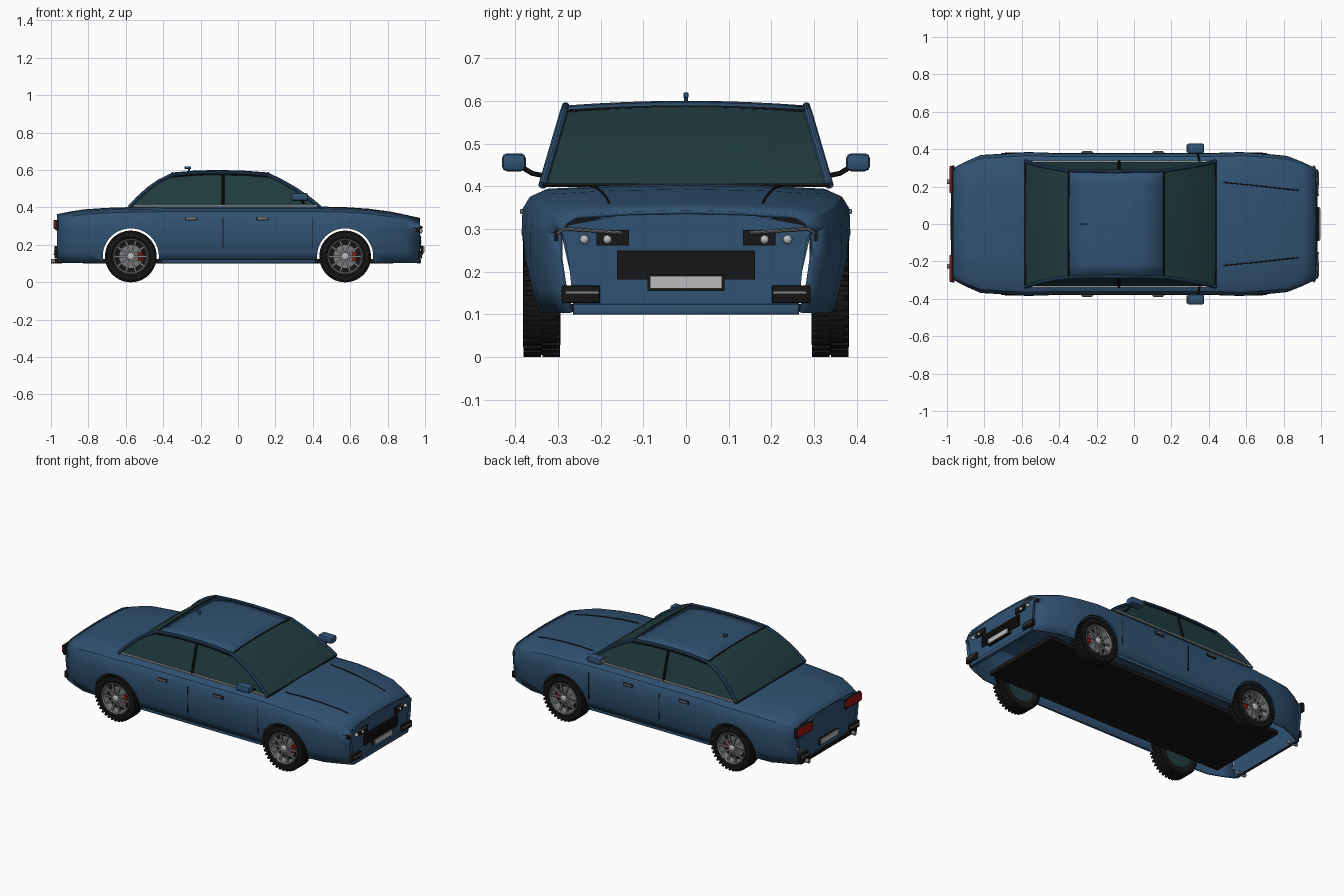
import bpy, bmesh, math
from mathutils import Vector, Matrix

if "Cube" in bpy.data.objects:
    bpy.data.objects.remove(bpy.data.objects["Cube"])


def material(name, r, g, b):
    m = bpy.data.materials.new(name)
    m.use_nodes = True
    m.diffuse_color = (r, g, b, 1)
    m.node_tree.nodes["Principled BSDF"].inputs["Base Color"].default_value = (r, g, b, 1)
    return m


BLUE = material("body blue", .03, .085, .17)
GLASS = material("dark teal glass", .015, .045, .05)
BLACK = material("black trim", .008, .008, .008)
RED = material("lamp red", .33, .006, .006)
SILVER = material("silver", .2, .21, .22)
PALE = material("pale grey", .5, .5, .52)


def finish(name, bm, mat, smooth=False):
    bmesh.ops.recalc_face_normals(bm, faces=bm.faces)
    me = bpy.data.meshes.new(name)
    bm.to_mesh(me)
    bm.free()
    ob = bpy.data.objects.new(name, me)
    bpy.context.collection.objects.link(ob)
    me.materials.append(mat)
    bpy.context.view_layer.objects.active = ob
    if smooth:
        bpy.ops.object.select_all(action='DESELECT')
        ob.select_set(True)
        bpy.ops.object.shade_smooth_by_angle(angle=math.radians(32))
    return ob


def box(name, c, size, mat, bevel=0, rot=None):
    bm = bmesh.new()
    bmesh.ops.create_cube(bm, size=1)
    bmesh.ops.scale(bm, vec=size, verts=bm.verts)
    if bevel:
        bmesh.ops.bevel(bm, geom=bm.edges[:], offset=bevel, segments=2, affect='EDGES', profile=.5)
    if rot:
        bmesh.ops.rotate(bm, matrix=rot, verts=bm.verts)
    bmesh.ops.translate(bm, vec=c, verts=bm.verts)
    return finish(name, bm, mat, bevel > 0)


def loft(name, rows, mat, closed=False, smooth=True, thick=0):
    bm = bmesh.new()
    grid = [[bm.verts.new(p) for p in row] for row in rows]
    n = len(rows[0])
    for a, b in zip(grid, grid[1:]):
        for i in range(n if closed else n - 1):
            j = (i + 1) % n
            bm.faces.new((a[i], a[j], b[j], b[i]))
    if closed:
        bm.faces.new(grid[0])
        bm.faces.new(grid[-1])
    ob = finish(name, bm, mat, smooth)
    if thick:
        mod = ob.modifiers.new("thickness", 'SOLIDIFY')
        mod.thickness = thick
        mod.offset = -1
        bpy.ops.object.modifier_apply(modifier=mod.name)
    return ob


def tube(name, pts, r, mat, sides=10):
    pts = [Vector(p) for p in pts]
    rows = []
    for i, p in enumerate(pts):
        d = pts[min(i + 1, len(pts) - 1)] - pts[max(i - 1, 0)]
        q = d.to_track_quat('Z', 'Y')
        rows.append([p + q @ Vector((r * math.cos(t), r * math.sin(t), 0))
                     for t in (math.tau * k / sides for k in range(sides))])
    return loft(name, rows, mat, closed=True)


def panel(name, half, x, depth, mat):
    """Symmetric end panel from a half outline in y and z."""
    outline = half + [(-y, z) for y, z in reversed(half)]
    return loft(name, [[(x + d, y, z) for y, z in outline] for d in (0, depth)],
                mat, closed=True, smooth=False)


# Body shell: one half section scaled along the length
stations = [(-.967, .297, .364), (-.9, .332, .378), (-.82, .367, .39), (-.7, .374, .398),
            (-.57, .383, .402), (-.42, .377, .404), (0, .377, .405), (.42, .377, .405),
            (.57, .383, .402), (.7, .374, .393), (.82, .362, .377), (.9, .33, .36), (.972, .297, .344)]
rows = []
for x, w, top in stations:
    half = [(.92 * w, .103), (.97 * w, .16), (1.005 * w, .23), (1.005 * w, .29), (w, top - .055),
            (.955 * w, top - .027), (.86 * w, top - .011), (.45 * w, top - .003)]
    rows.append([(x, y, z) for y, z in half] + [(x, 0, top)] + [(x, -y, z) for y, z in reversed(half)])
body = loft("body_shell", rows, BLUE, thick=.01)

# Wheel arches
WX, WZ = .573, .138
for x in (WX, -WX):
    bm = bmesh.new()
    bmesh.ops.create_cone(bm, cap_ends=True, segments=48, radius1=.15, radius2=.15, depth=1,
                          matrix=Matrix.Translation((x, 0, WZ)) @ Matrix.Rotation(math.pi / 2, 4, 'X'))
    cutter = finish("arch_cutter", bm, BLUE)
    cutter.hide_render = True
    bpy.context.view_layer.objects.active = body
    mod = body.modifiers.new("arch", 'BOOLEAN')
    mod.operation, mod.solver, mod.object = 'DIFFERENCE', 'EXACT', cutter
    bpy.ops.object.modifier_apply(modifier=mod.name)
    bpy.data.objects.remove(cutter)

box("floor", (0, 0, .112), (1.66, .53, .024), BLACK)
panel("front_fascia", [(.262, .1), (.272, .2), (.282, .27), (.295, .3), (.27, .31), (.14, .335)], .957, .013, BLUE)
panel("rear_fascia", [(.262, .1), (.272, .2), (.29, .28), (.29, .3), (.17, .335), (.1, .352)], -.966, .012, BLUE)


# Cabin
def side_y(z):
    return .335 - (z - .405) * .29


a_line = [(.437, .402), (.385, .445), (.31, .497), (.235, .54), (.16, .575)]
c_line = [(-.58, .402), (-.535, .45), (-.48, .5), (-.42, .542), (-.35, .575)]
roof = [(-.35, .575), (-.22, .586), (-.1, .588), (.03, .585), (.16, .575)]
across = [k / 4 for k in range(-4, 5)]


def cross(x, z, bow, rise):
    y = side_y(z)
    return [(x + bow * (1 - t * t), y * t, z + rise * (1 - t * t)) for t in across]


loft("roof", [cross(x, z + .001, 0, .011) for x, z in roof], BLUE, thick=.008)
rise = [0, .002, .005, .008, .01]
loft("windscreen", [cross(x, z, .005, r) for (x, z), r in zip(a_line, rise)], GLASS)
loft("rear_window", [cross(x, z, -.005, r) for (x, z), r in zip(c_line, rise)], GLASS)
for label, line in (("windscreen", a_line), ("rear_window", c_line)):
    for end, i, r in (("lower", 0, 0), ("upper", -1, .01)):
        tube(label + "_" + end + "_seal", cross(*line[i], 0, r), .005, BLACK, 6)

for s, side in ((1, "left"), (-1, "right")):
    def on_side(line, lift=0):
        return [(x, s * (side_y(z) + lift), z) for x, z in line]

    # Side glass spans rear pillar, roof rail and front pillar
    outline = c_line + roof[1:-1] + a_line[::-1]
    low = [(x, .402) for x, z in outline]
    loft(side + "_side_glass", [on_side(low, -.003), on_side(outline, -.003)], GLASS, smooth=False)
    tube(side + "_front_pillar", on_side(a_line), .01, BLUE)
    tube(side + "_rear_pillar", on_side(c_line), .01, BLUE)
    tube(side + "_roof_rail", on_side(roof), .009, BLUE)
    tube(side + "_window_seal", on_side([(x, z - .011) for x, z in roof]), .004, BLACK, 6)
    tube(side + "_centre_pillar", on_side([(-.08, .405), (-.08, .58)]), .007, BLACK)
    box(side + "_belt_trim", (-.07, s * .336, .408), (.98, .008, .008), PALE)

    # Doors
    box(side + "_door_gap", (-.08, s * .377, .265), (.004, .007, .16), BLACK)
    box(side + "_front_door_gap", (.4, s * .377, .265), (.004, .007, .16), BLACK)
    box(side + "_sill", (0, s * .345, .112), (.82, .016, .02), BLUE, .004)
    for x, name in ((-.25, "rear"), (.13, "front")):
        box(f"{side}_{name}_handle_recess", (x, s * .378, .339), (.068, .006, .02), BLACK)
        box(f"{side}_{name}_handle", (x, s * .384, .341), (.056, .01, .011), SILVER, .003)

    # Mirrors
    box(side + "_mirror", (.33, s * .403, .456), (.09, .056, .042), BLUE, .012)
    box(side + "_mirror_glass", (.284, s * .403, .456), (.004, .042, .028), SILVER)
    tube(side + "_mirror_arm", [(.35, s * .335, .425), (.345, s * .36, .43), (.335, s * .39, .448)], .006, BLACK)

    # Bonnet crease
    tube(side + "_bonnet_line", [(.48, s * .222, .4), (.6, s * .21, .3975), (.7, s * .2, .389),
                                 (.82, s * .186, .373), (.88, s * .18, .361)], .003, BLACK, 6)

    # Front lamps
    box(side + "_headlamp_housing", (.974, s * .172, .279), (.012, .076, .036), BLACK)
    for y in (.184, .238):
        bm = bmesh.new()
        bmesh.ops.create_uvsphere(bm, u_segments=12, v_segments=8, radius=.011,
                                  matrix=Matrix.Translation((.976, s * y, .275)))
        finish(side + "_headlamp_bulb", bm, PALE, True)
    tube(side + "_headlamp_brow", [(.984, s * .15, .291), (.982, s * .22, .296), (.975, s * .285, .3),
                                   (.962, s * .31, .284)], .004, SILVER, 8)
    box(side + "_headlamp_corner", (.955, s * .302, .283), (.03, .012, .022), BLACK)

    # Bumper corners, tail lamps and exhausts
    for x, end in ((.975, "front"), (-.972, "rear")):
        box(f"{side}_{end}_bumper_vent", (x, s * .246, .147), (.02, .09, .042), BLACK, .004)
        box(f"{side}_{end}_vent_bar", (x * 1.012, s * .243, .151), (.006, .078, .008), SILVER)
    box(side + "_tail_lamp_surround", (-.968, s * .238, .306), (.018, .15, .056), BLACK)
    box(side + "_tail_lamp", (-.976, s * .238, .309), (.022, .142, .046), RED, .004)
    tube(side + "_exhaust", [(-.94, s * .225, .113), (-1, s * .225, .113)], .012, SILVER, 14)

# Grille, number plates, rear trim, antenna
box("grille", (.974, 0, .215), (.01, .324, .068), BLACK)
for k in range(4):
    box("grille_slat", (.98, 0, .196 + k * .014), (.004, .316, .004), BLACK)
box("front_plate_frame", (.983, 0, .174), (.016, .18, .038), BLACK)
box("front_plate", (.993, 0, .175), (.008, .168, .03), PALE)
box("front_lip", (.972, 0, .112), (.012, .53, .024), BLUE, .004)
box("rear_plate_frame", (-.97, 0, .174), (.016, .18, .038), BLACK)
box("rear_plate", (-.98, 0, .175), (.008, .168, .03), PALE)
box("rear_lower_trim", (-.972, 0, .115), (.014, .54, .018), BLACK)
tube("antenna_stem", [(-.26, 0, .594), (-.265, 0, .612)], .005, BLUE)
box("antenna_head", (-.268, 0, .613), (.036, .012, .014), BLUE, .004)


# Wheels
def lathe(name, profile, mat, c, s, n=40):
    rows = [[(c[0] + r * math.cos(t), c[1] + s * y, c[2] + r * math.sin(t)) for y, r in profile]
            for t in (math.tau * k / n for k in range(n + 1))]
    ob = loft(name, rows, mat)
    bm = bmesh.new()
    bm.from_mesh(ob.data)
    bmesh.ops.remove_doubles(bm, verts=bm.verts, dist=1e-5)
    bmesh.ops.recalc_face_normals(bm, faces=bm.faces)
    bm.to_mesh(ob.data)
    bm.free()


def wheel(label, x, s):
    c = (x, s * .338, WZ)
    lathe(label + "_tyre", [(-.035, .088), (-.044, .105), (-.042, .126), (-.034, .133), (.034, .133),
                            (.042, .126), (.044, .105), (.036, .092)], BLACK, c, s)
    lathe(label + "_rim", [(.02, .083), (.036, .086), (.041, .092), (.036, .097)], SILVER, c, s)
    lathe(label + "_barrel", [(.02, .083), (-.02, .08), (-.036, .09)], SILVER, c, s)
    lathe(label + "_brake_disc", [(.004, 0), (.004, .062)], SILVER, c, s)
    lathe(label + "_back_disc", [(-.034, 0), (-.034, .092)], GLASS, c, s)
    lathe(label + "_inner_disc", [(-.004, 0), (-.004, .083)], BLACK, c, s)
    lathe(label + "_hub", [(.02, .019), (.036, .018), (.041, .01), (.041, 0)], PALE, c, s, 16)
    box(label + "_caliper", (x + .05, c[1] + s * .012, WZ), (.022, .014, .05), RED, .003)
    bm = bmesh.new()
    for k in range(10):
        turn = Matrix.Translation(c) @ Matrix.Rotation(math.tau * k / 10, 4, 'Y')
        bmesh.ops.create_cube(bm, size=1, matrix=turn @ Matrix.Translation((.05, s * .031, 0))
                              @ Matrix.Diagonal((.076, .009, .011, 1)))
    finish(label + "_spokes", bm, SILVER)
    # Tread blocks in two staggered rows
    bm = bmesh.new()
    for k in range(72):
        row = 1 if k % 2 else -1
        turn = Matrix.Translation(c) @ Matrix.Rotation(math.tau * k / 72, 4, 'Y')
        bmesh.ops.create_cube(bm, size=1, matrix=turn @ Matrix.Translation((.131, row * .022, 0))
                              @ Matrix.Diagonal((.014, .041, .012, 1)))
    finish(label + "_tread", bm, BLACK)


for s, side in ((1, "left"), (-1, "right")):
    wheel("front_" + side + "_wheel", WX, s)
    wheel("rear_" + side + "_wheel", -WX, s)
